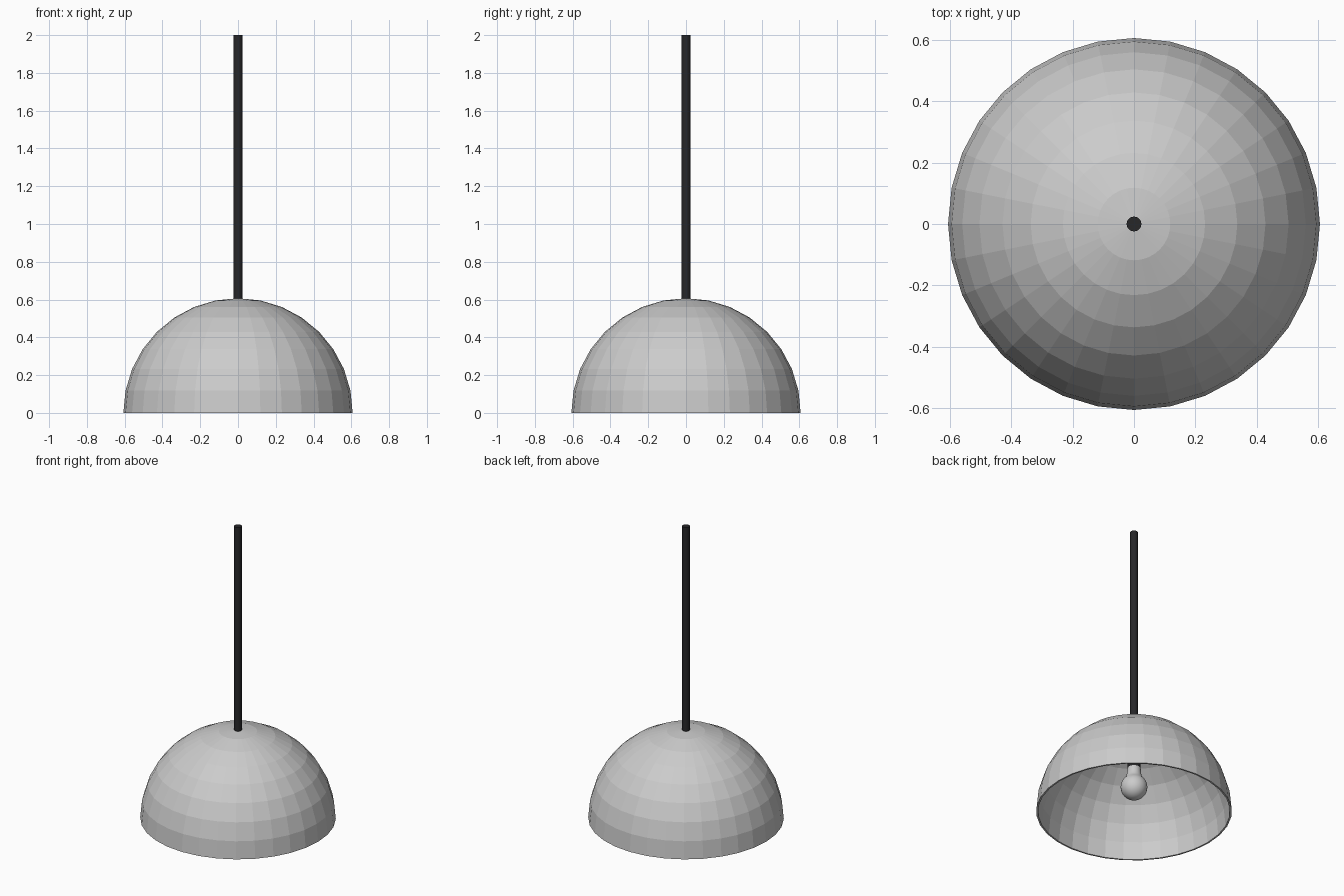
import bpy, bmesh, math

if "Cube" in bpy.data.objects:
    bpy.data.objects.remove(bpy.data.objects["Cube"])

R_OUT, R_IN = 0.607, 0.596

black = bpy.data.materials.new("black")
black.diffuse_color = (0.02, 0.02, 0.022, 1)
black.use_nodes = True
black.node_tree.nodes["Principled BSDF"].inputs["Base Color"].default_value = black.diffuse_color


def lathe(name, profile, segments=32, smooth=False, material=None):
    """Spin an (r, z) profile around the z axis."""
    bm = bmesh.new()
    verts = [bm.verts.new((r, 0, z)) for r, z in profile]
    edges = [bm.edges.new(pair) for pair in zip(verts, verts[1:])]
    bmesh.ops.spin(bm, geom=verts + edges, cent=(0, 0, 0), axis=(0, 0, 1),
                   angle=math.tau, steps=segments, use_duplicate=False)
    bmesh.ops.remove_doubles(bm, verts=bm.verts, dist=1e-4)
    bmesh.ops.recalc_face_normals(bm, faces=bm.faces)
    mesh = bpy.data.meshes.new(name)
    bm.to_mesh(mesh)
    bm.free()
    obj = bpy.data.objects.new(name, mesh)
    bpy.context.collection.objects.link(obj)
    if material:
        mesh.materials.append(material)
    if smooth:
        bpy.context.view_layer.objects.active = obj
        obj.select_set(True)
        bpy.ops.object.shade_smooth_by_angle(angle=math.radians(40))
        obj.select_set(False)
    return obj


def arc(r, z, start, end, steps):
    """Profile points on a circle; angles in degrees up from the horizontal."""
    angles = [math.radians(start + (end - start) * i / steps) for i in range(steps + 1)]
    return [(max(0, r * math.cos(a)), z + r * math.sin(a)) for a in angles]


# Faceted hemispherical shade with a thin wall and flat rim
shade = arc(R_OUT, 0, 90, 0, 8) + arc(R_IN, 0, 0, 90, 8)
lathe("shade", shade + [])

# Hanging rod
lathe("hanging_rod", [(0, 2), (0.024, 2), (0.024, 0.59), (0, 0.59)], smooth=True, material=black)

# Lamp socket under the top of the shade
lathe("socket", [(0, 0.60), (0.04, 0.595), (0.04, 0.31), (0, 0.31)], smooth=True, material=black)

# Bulb: round globe blending into a neck
bulb = arc(0.083, 0.175, -90, 48, 14) + [(0.047, 0.255), (0.043, 0.28), (0.042, 0.305), (0.036, 0.32), (0, 0.325)]
lathe("bulb", bulb, smooth=True)
